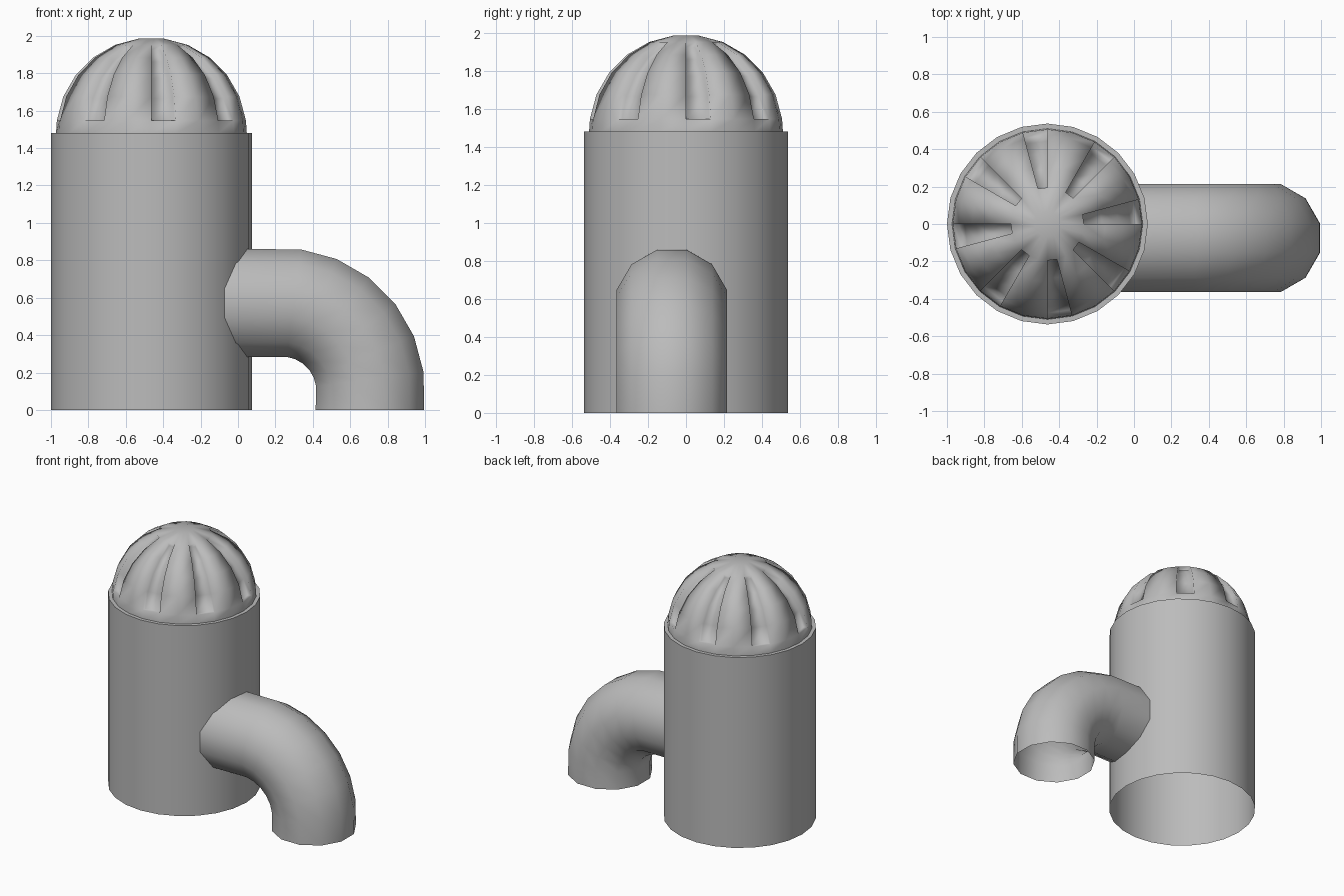
import bpy, bmesh
from math import sin, cos, pi, radians
from mathutils import Vector

if "Cube" in bpy.data.objects:
    bpy.data.objects.remove(bpy.data.objects["Cube"], do_unlink=True)

grey = bpy.data.materials.new("plain_grey")
grey.use_nodes = True
colour = (0.5, 0.5, 0.5, 1)
grey.diffuse_color = colour
grey.node_tree.nodes["Principled BSDF"].inputs["Base Color"].default_value = colour

AXIS_X, BODY_R, BODY_H, DOME_R, SEGMENTS = -0.463, 0.537, 1.48, 0.51, 24


def bridge(bm, rings):
    """Join successive rings of points with quads; returns rows of faces."""
    rows = [[bm.verts.new(p) for p in ring] for ring in rings]
    n = len(rows[0])
    faces = [[bm.faces.new((a[i], a[(i + 1) % n], b[(i + 1) % n], b[i]))
              for i in range(n)] for a, b in zip(rows, rows[1:])]
    return rows, faces


def circle(r, z):
    return [(r * cos(2 * pi * i / SEGMENTS), r * sin(2 * pi * i / SEGMENTS), z)
            for i in range(SEGMENTS)]


def finish(bm, name, location=(0, 0, 0), sharp=None):
    bm.normal_update()
    mesh = bpy.data.meshes.new(name)
    bm.to_mesh(mesh)
    bm.free()
    mesh.materials.append(grey)
    obj = bpy.data.objects.new(name, mesh)
    obj.location = location
    bpy.context.collection.objects.link(obj)
    for poly in mesh.polygons:
        poly.use_smooth = True
    if sharp:
        bpy.ops.object.select_all(action='DESELECT')
        obj.select_set(True)
        bpy.context.view_layer.objects.active = obj
        bpy.ops.object.shade_smooth_by_angle(angle=radians(sharp))


# Open-bottomed body with a narrow ledge around the dome
bm = bmesh.new()
bridge(bm, [circle(BODY_R, 0), circle(BODY_R, BODY_H), circle(DOME_R - 0.005, BODY_H)])
finish(bm, "body", (AXIS_X, 0, 0), 40)

# Hemispherical dome with a small flat crown
bm = bmesh.new()
latitudes = [radians(a) for a in (0, 7.5, 22.5, 37.5, 52.5, 67.5, 82.5)]
rows, faces = bridge(bm, [circle(DOME_R * cos(a), DOME_R * sin(a)) for a in latitudes])
bm.faces.new(rows[-1])

# Eight flutes: every third column is pushed in between the base and the crown
for column in range(0, SEGMENTS, 3):
    flute = [faces[row][column] for row in range(1, 5)]
    pushed = bmesh.ops.extrude_face_region(bm, geom=flute)["geom"]
    for v in pushed:
        if isinstance(v, bmesh.types.BMVert):
            v.co *= 1 - 0.03 / DOME_R
    leftover = [f for f in flute if f.is_valid]
    if leftover:
        bmesh.ops.delete(bm, geom=leftover, context='FACES')
finish(bm, "fluted_dome", (AXIS_X, 0, BODY_H))

# Twelve-sided elbow pipe, open at both ends
PIPE_Y, PIPE_R, BEND_R = -0.075, 0.3, 0.473
bend = Vector((0.236, PIPE_Y, 0.102))
stations = [(Vector((-0.1, PIPE_Y, bend.z + BEND_R * cos(radians(7.5)))), Vector((0, 0, 1)))]
for k in range(6):
    a = radians(82.5 - 15 * k)
    out = Vector((cos(a), 0, sin(a)))
    stations.append((bend + out * BEND_R, out))
stations.append((Vector((stations[-1][0].x, PIPE_Y, 0)), Vector((1, 0, 0))))
bm = bmesh.new()
angles = [radians(15 + 30 * i) for i in range(12)]
bridge(bm, [[c + out * (PIPE_R * cos(t)) + Vector((0, PIPE_R * sin(t), 0)) for t in angles]
            for c, out in stations])
bmesh.ops.reverse_faces(bm, faces=bm.faces)
finish(bm, "elbow_pipe")
